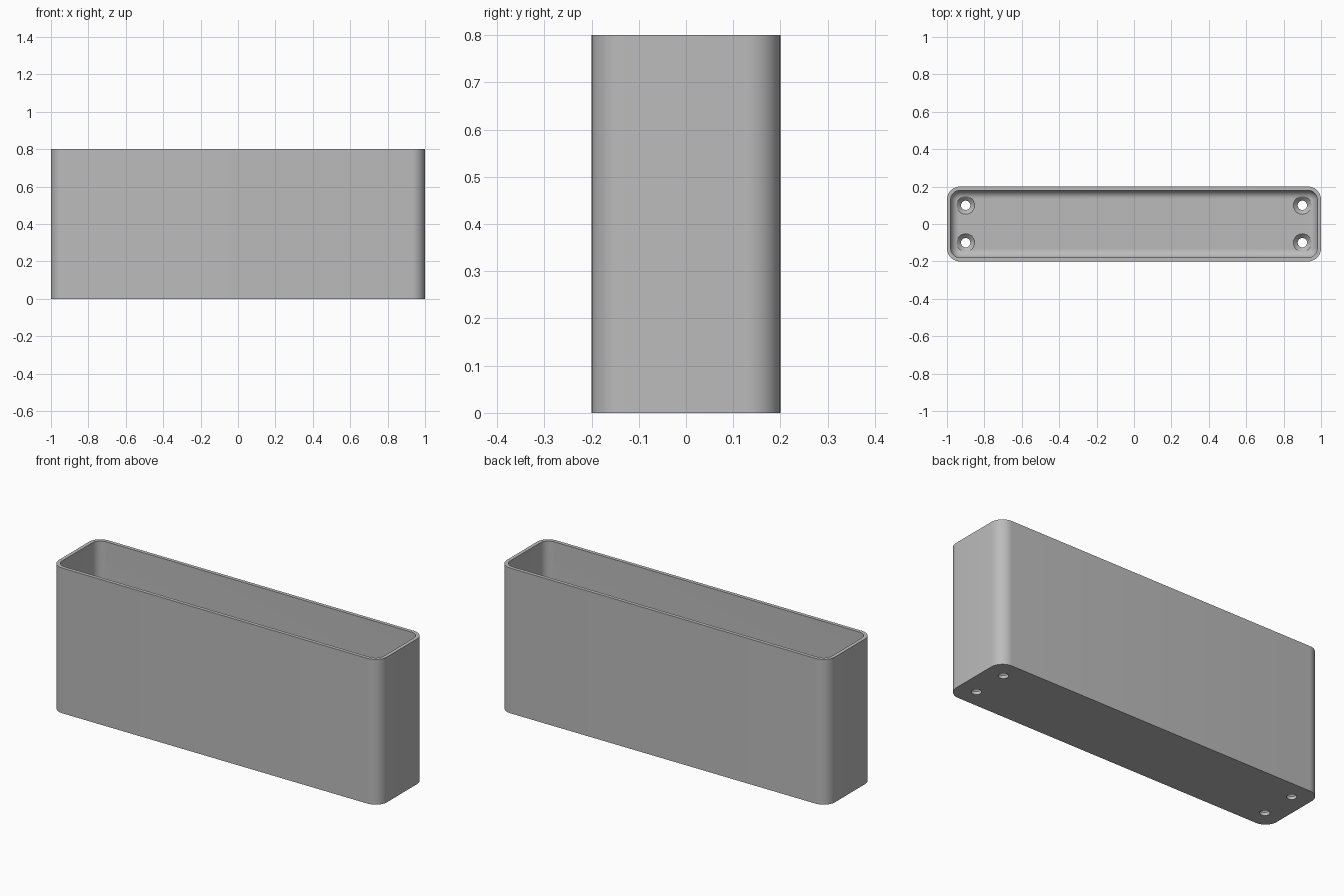
import bpy, bmesh, math

HALF_X, HALF_Y, HEIGHT = 1.0, 0.2, 0.8
CORNER, WALL, FLOOR, FILLET = 0.07, 0.02, 0.04, 0.045
STEPS = 10

if "Cube" in bpy.data.objects:
    bpy.data.objects.remove(bpy.data.objects["Cube"], do_unlink=True)

grey = bpy.data.materials.new("plain grey")
grey.use_nodes = True
colour = (0.5, 0.5, 0.5, 1)
grey.diffuse_color = colour
grey.node_tree.nodes["Principled BSDF"].inputs["Base Color"].default_value = colour


def make_object(name, bm):
    bmesh.ops.recalc_face_normals(bm, faces=bm.faces)
    mesh = bpy.data.meshes.new(name)
    bm.to_mesh(mesh)
    bm.free()
    mesh.materials.append(grey)
    obj = bpy.data.objects.new(name, mesh)
    bpy.context.collection.objects.link(obj)
    return obj


def rounded_ring(bm, inset, z):
    """Rounded rectangle, shrunk inwards by inset."""
    ring = []
    for k, (sx, sy) in enumerate([(1, 1), (-1, 1), (-1, -1), (1, -1)]):
        for i in range(STEPS + 1):
            a = (k + i / STEPS) * math.pi / 2
            r = CORNER - inset
            ring.append(bm.verts.new((sx * (HALF_X - CORNER) + r * math.cos(a),
                                      sy * (HALF_Y - CORNER) + r * math.sin(a), z)))
    return ring


def circle_ring(bm, x, y, r, z, sides=32):
    return [bm.verts.new((x + r * math.cos(i * math.tau / sides),
                          y + r * math.sin(i * math.tau / sides), z)) for i in range(sides)]


def skin(bm, rings):
    """Join successive rings with quads and cap both ends."""
    for a, b in zip(rings, rings[1:]):
        for i in range(len(a)):
            j = (i + 1) % len(a)
            bm.faces.new((a[i], a[j], b[j], b[i]))
    bm.faces.new(rings[0])
    bm.faces.new(rings[-1])


# Open box: outer wall, rim, inner wall, filleted floor
bm = bmesh.new()
profile = [(0, 0), (0, HEIGHT), (WALL, HEIGHT)]
for i in range(STEPS + 1):
    a = i / STEPS * math.pi / 2
    profile.append((WALL + FILLET * (1 - math.cos(a)), FLOOR + FILLET * (1 - math.sin(a))))
skin(bm, [rounded_ring(bm, d, z) for d, z in profile])
box = make_object("open_box", bm)

# Countersunk screw holes in the floor
bm = bmesh.new()
for x in (-0.9, 0.9):
    for y in (-0.1, 0.1):
        skin(bm, [circle_ring(bm, x, y, r, z) for r, z in
                  [(0.025, -0.05), (0.025, 0.017), (0.048, FLOOR), (0.048, 0.1)]])
cutter = make_object("hole_cutter", bm)
cutter.hide_render = True

cut = box.modifiers.new("screw holes", 'BOOLEAN')
cut.operation = 'DIFFERENCE'
cut.solver = 'EXACT'
cut.object = cutter
bpy.context.view_layer.objects.active = box
box.select_set(True)
bpy.ops.object.modifier_apply(modifier=cut.name)
bpy.data.objects.remove(cutter, do_unlink=True)

# Smooth rounded areas, keep rims sharp
bpy.ops.object.select_all(action='DESELECT')
box.select_set(True)
bpy.ops.object.shade_smooth_by_angle(angle=math.radians(30))
